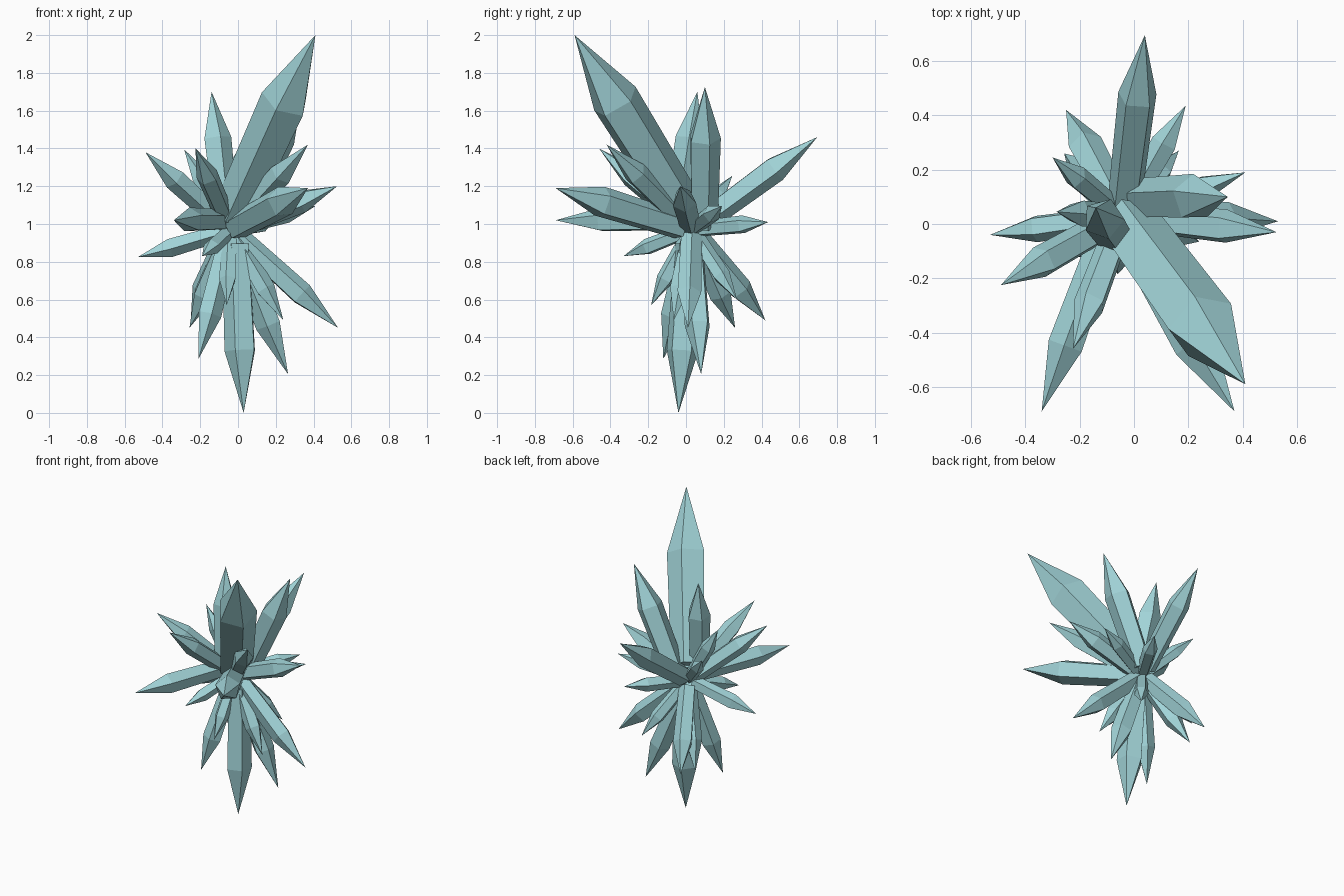
import bpy, bmesh
from math import cos, sin, tau
from mathutils import Vector

mat = bpy.data.materials.new("pale_crystal")
mat.diffuse_color = (0.36, 0.66, 0.69, 1)

CORE = Vector((-0.04, 0.03, 0.97))
SIDES = 5


def crystal(name, tip, radius, base=CORE, roll=0.0):
    """Five-sided shard: narrower foot, wide shoulder at two thirds, pointed tip."""
    tip, base = Vector(tip), Vector(base)
    axis = tip - base
    rot = axis.to_track_quat('Z', 'Y')
    bm = bmesh.new()

    def ring(t, r):
        return [bm.verts.new(base + axis * t + rot @ Vector(
            (r * cos(tau * i / SIDES + roll), r * sin(tau * i / SIDES + roll), 0)))
            for i in range(SIDES)]

    foot, shoulder = ring(0.08, radius * 0.88), ring(0.66, radius)
    point = bm.verts.new(tip)
    bm.faces.new(foot[::-1])
    for i in range(SIDES):
        j = (i + 1) % SIDES
        bm.faces.new((foot[i], foot[j], shoulder[j], shoulder[i]))
        bm.faces.new((shoulder[i], shoulder[j], point))
    me = bpy.data.meshes.new(name)
    bm.to_mesh(me)
    bm.free()
    me.materials.append(mat)
    ob = bpy.data.objects.new(name, me)
    bpy.context.collection.objects.link(ob)


# Main shards with their own foot positions
crystal("large_crystal", (0.41, -0.59, 2.0), 0.133, (-0.06, 0.05, 0.97))
crystal("top_crystal", (-0.14, 0.06, 1.70), 0.078, (-0.06, -0.06, 0.97))
crystal("back_top_crystal", (0.345, 0.10, 1.725), 0.088, (-0.02, 0.09, 0.93))
crystal("bottom_crystal", (0.03, -0.04, 0.0), 0.088, (-0.01, 0.02, 0.97))
crystal("front_left_crystal", (-0.34, -0.69, 1.02), 0.068, (-0.08, 0.02, 1.02), 0.4)

# Smaller shards: tip x, y, z and shoulder radius
shards = [
    # front
    (0.37, -0.69, 1.19, 0.085), (-0.225, -0.46, 1.40, 0.06),
    (0.37, -0.42, 1.42, 0.065), (-0.19, -0.33, 0.83, 0.045),
    # left
    (-0.49, -0.225, 1.38, 0.062), (-0.53, -0.04, 0.825, 0.052),
    (-0.285, 0.045, 1.395, 0.05), (-0.30, 0.245, 1.255, 0.045),
    # right
    (0.525, -0.03, 1.20, 0.065), (0.53, 0.01, 0.45, 0.066),
    (0.41, 0.19, 1.095, 0.048),
    # back
    (0.04, 0.695, 1.46, 0.074), (0.19, 0.435, 1.01, 0.05),
    (-0.25, 0.42, 0.49, 0.066), (0.165, 0.27, 0.60, 0.048),
    # lower
    (-0.257, 0.26, 0.45, 0.06), (-0.21, -0.12, 0.285, 0.065),
    (0.265, 0.08, 0.205, 0.07), (0.24, -0.065, 0.49, 0.054),
    (-0.06, -0.185, 0.57, 0.047),
]
for n, (x, y, z, r) in enumerate(shards, 1):
    crystal(f"crystal_{n:02d}", (x, y, z), r, roll=n * 0.4)
